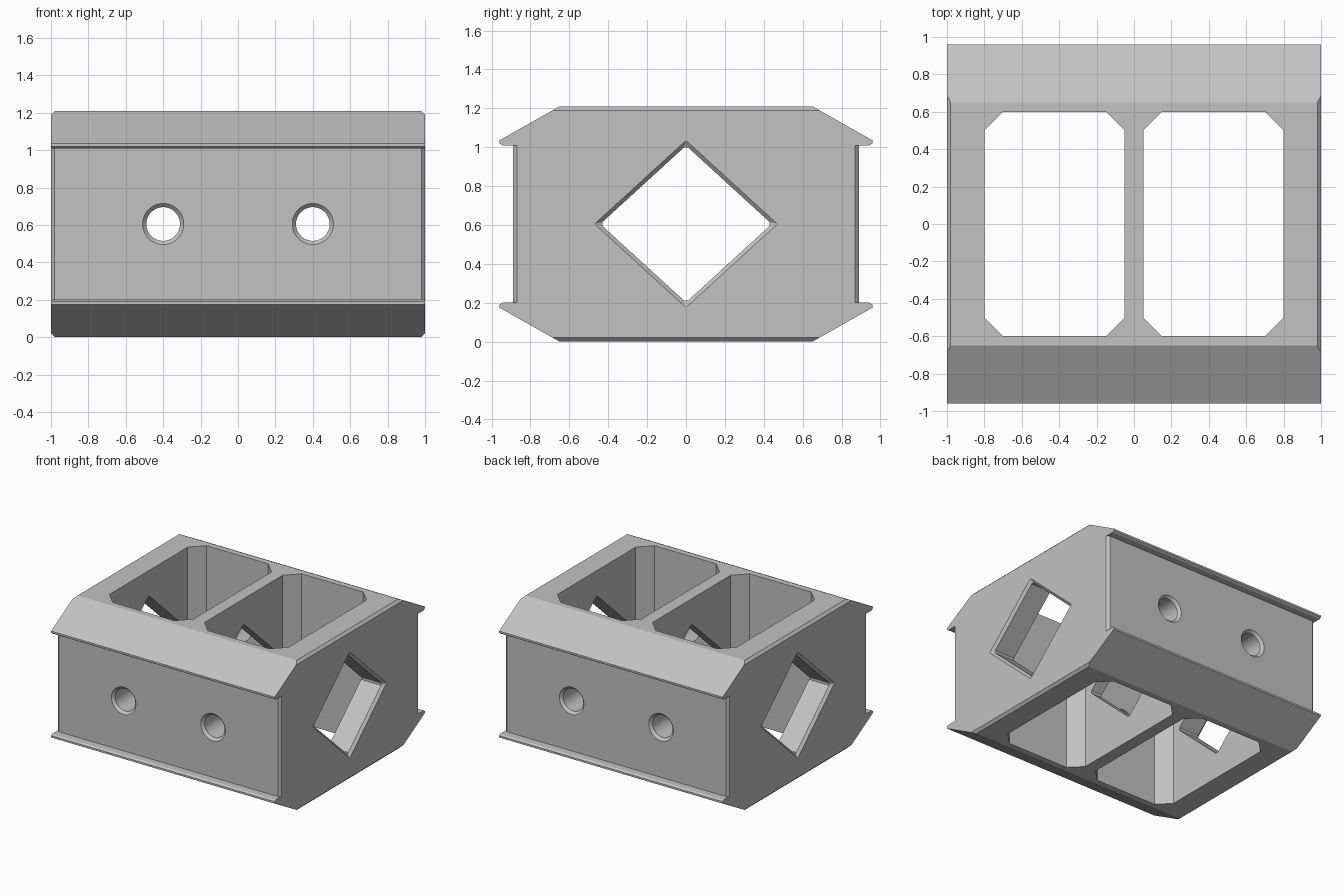
import bpy, bmesh, math
from mathutils import Vector

cube = bpy.data.objects.get("Cube")
if cube:
    bpy.data.objects.remove(cube, do_unlink=True)

MID = 0.605      # half height
EDGE = 0.02      # chamfer size

grey = bpy.data.materials.new("plain grey")
grey.use_nodes = True
colour = (0.54, 0.54, 0.54, 1)
grey.diffuse_color = colour
grey.node_tree.nodes["Principled BSDF"].inputs["Base Color"].default_value = colour


def loft(name, sections):
    """Skin a closed solid, facing outwards, through rings of 3D points."""
    bm = bmesh.new()
    rings = [[bm.verts.new(p) for p in ring] for ring in sections]
    n = len(rings[0])
    for a, b in zip(rings, rings[1:]):
        for i in range(n):
            j = (i + 1) % n
            bm.faces.new((a[i], a[j], b[j], b[i]))
    bm.faces.new(rings[0][::-1])
    bm.faces.new(rings[-1])
    bm.normal_update()
    if bm.calc_volume(signed=True) < 0:
        bmesh.ops.reverse_faces(bm, faces=bm.faces[:])
        bm.normal_update()
    mesh = bpy.data.meshes.new(name)
    bm.to_mesh(mesh)
    bm.free()
    mesh.materials.append(grey)
    obj = bpy.data.objects.new(name, mesh)
    bpy.context.collection.objects.link(obj)
    return obj


def four_way(quarter):
    """Mirror a quarter outline (from +v to +u) around both axes."""
    right = quarter + [(u, -v) for u, v in reversed(quarter)]
    return right + [(-u, -v) for u, v in right]


def along_x(x, outline):
    return [Vector((x, u, MID + v)) for u, v in outline]


# Body: flanged profile, with chamfered ends on the top, base and walls
def profile(c):
    slope = 0.31 / 0.175
    return four_way([(0.65 + c * slope, MID - c), (0.96, 0.43), (0.96, 0.415),
                     (0.945, 0.405), (0.89 - c, 0.405)])


body = loft("block_body", [along_x(-1, profile(EDGE)), along_x(EDGE - 1, profile(0)),
                           along_x(1 - EDGE, profile(0)), along_x(1, profile(EDGE))])

cutters = []

# Two vertical openings with clipped corners
pocket = four_way([(0.275, 0.6), (0.375, 0.5)])
for side in (-1, 1):
    cutters.append(loft("pocket_cutter", [
        [Vector((side * 0.425 + u, v, z)) for u, v in pocket] for z in (-0.1, 1.3)]))

# Diamond passage through both ends and the central web
inner = four_way([(0.011, 0.393), (0.43, 0.01)])
outer = four_way([(0.002, 0.428), (0.468, 0.002)])
cutters.append(loft("diamond_cutter", [
    along_x(-1.1, outer), along_x(-1, outer), along_x(EDGE - 1, inner),
    along_x(1 - EDGE, inner), along_x(1, outer), along_x(1.1, outer)]))

# Round countersunk holes through front and back walls
for side in (-1, 1):
    rings = []
    for y, r in ((-0.91, 0.13), (-0.87, 0.09), (0.87, 0.09), (0.91, 0.13)):
        rings.append([Vector((side * 0.4 + r * math.cos(a), y, MID + r * math.sin(a)))
                      for a in (math.tau * k / 64 for k in range(64))])
    cutters.append(loft("round_hole_cutter", rings))

bpy.ops.object.select_all(action="DESELECT")
body.select_set(True)
bpy.context.view_layer.objects.active = body
for cutter in cutters:
    cutter.hide_render = True
    mod = body.modifiers.new("cut", "BOOLEAN")
    mod.object = cutter
    mod.operation = "DIFFERENCE"
    mod.solver = "EXACT"
    bpy.ops.object.modifier_apply(modifier=mod.name)
    bpy.data.objects.remove(cutter, do_unlink=True)

bpy.ops.object.shade_smooth_by_angle(angle=math.radians(20))
